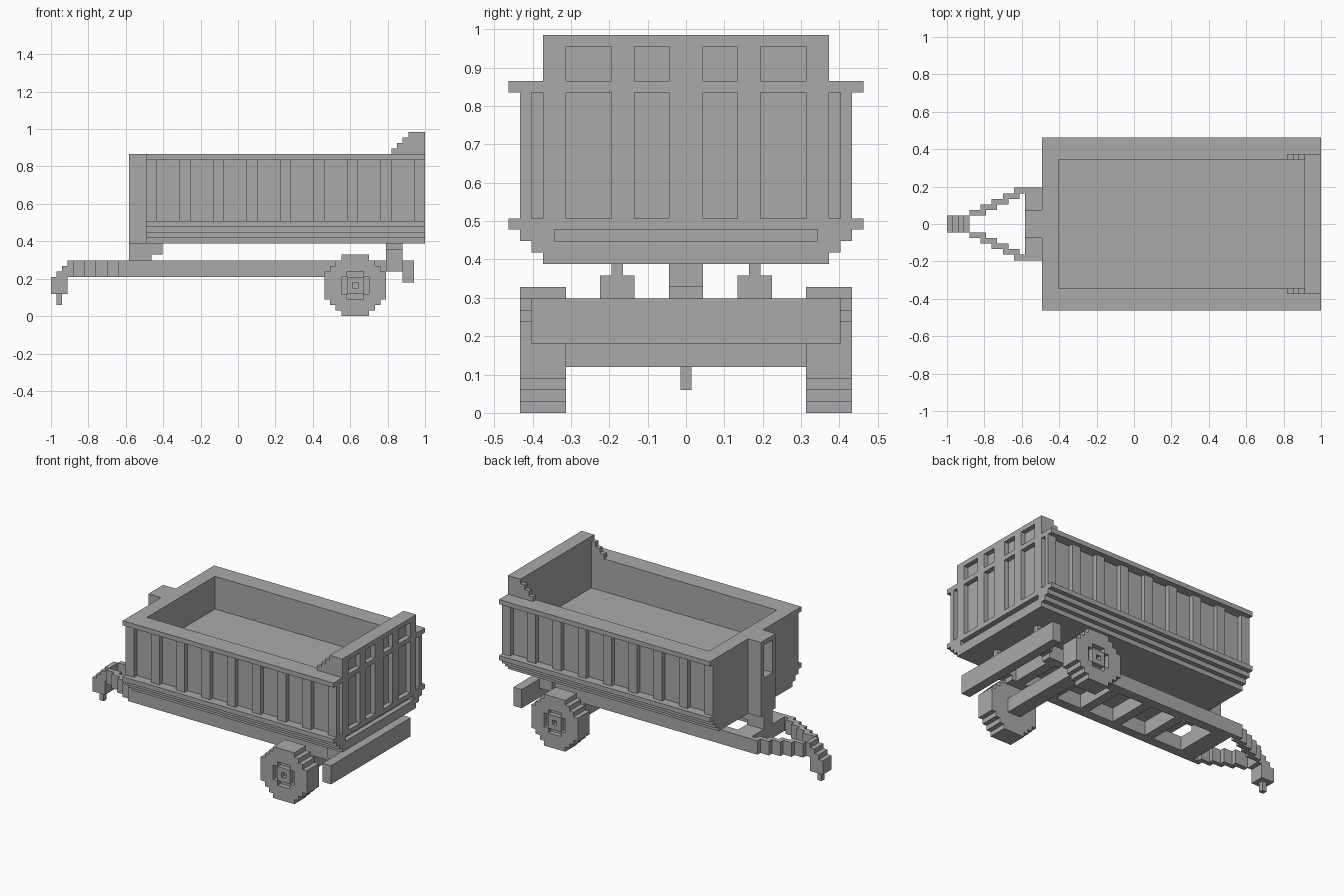
import bpy, bmesh

cube = bpy.data.objects.get("Cube")
if cube:
    bpy.data.objects.remove(cube, do_unlink=True)

U = 2 / 67           # size of one block
LEN, WID = 67, 31    # overall length and width in blocks

grey = bpy.data.materials.new("plain grey")
grey.use_nodes = True
grey.diffuse_color = (0.4, 0.4, 0.4, 1)
grey.node_tree.nodes["Principled BSDF"].inputs["Base Color"].default_value = (0.4, 0.4, 0.4, 1)


def mirrored(boxes):
    """Boxes plus their copies on the other side of the centre line."""
    return boxes + [(x, (WID - y[1], WID - y[0]), z) for x, y, z in boxes]


def part(name, boxes):
    """One object from boxes given as x, y and z spans in blocks."""
    bm = bmesh.new()
    for (x0, x1), (y0, y1), (z0, z1) in boxes:
        verts = bmesh.ops.create_cube(bm, size=1)["verts"]
        for v in verts:
            v.co.x = (x1 if v.co.x > 0 else x0) * U - LEN * U / 2
            v.co.y = (y1 if v.co.y > 0 else y0) * U - WID * U / 2
            v.co.z = (z1 if v.co.z > 0 else z0) * U
    mesh = bpy.data.meshes.new(name)
    bm.to_mesh(mesh)
    bm.free()
    mesh.materials.append(grey)
    obj = bpy.data.objects.new(name, mesh)
    bpy.context.collection.objects.link(obj)
    return obj


# Cargo tub: floor and four walls
part("tub_floor", [((17, 66), (2, 29), (17, 22))])
part("tub_side_walls", mirrored([((17, 66), (2, 4), (22, 28))]))
part("tub_end_walls", [(x, (4, 27), (22, 28)) for x in ((17, 20), (64, 66))])

# Rim around the top opening
part("top_rim", mirrored([((17, 67), (0, 4), (28, 29))])
     + [(x, (4, 27), (28, 29)) for x in ((17, 20), (64, 67))])

# Upright ribs along both sides
part("side_ribs", mirrored([((x, x + 2), (1, 2), (17, 28)) for x in range(17, 66, 6)]))

# Stepped underside with a slot across the rear
part("lower_rim", [((17, 67), (0, 31), (16, 17))])
part("under_steps", [((17, 66), (1, 30), (15, 16)),
                     ((17, 67), (2, 29), (14, 15)),
                     ((17, 67), (3, 28), (13, 14))])
part("rear_slot_ends", mirrored([((66, 67), (1, 4), (15, 16))]))

# Rear posts framing the recessed panels
posts = mirrored([((66, 67), y, (17, 28)) for y in ((3, 5), (9, 11))])
posts.append(((66, 67), (14, 17), (17, 28)))
part("rear_posts", posts)

# Raised headboard with windows-like recesses and stepped wings
part("headboard", [((64, 66), (3, 28), (29, 33)), ((66, 67), (3, 28), (32, 33))])
part("headboard_posts", [(x, y, (29, 32)) for x, y, z in posts])
part("headboard_wings", mirrored([((61 + i, 64), (3, 4), (29 + i, 30 + i)) for i in range(3)]))

# Front post with a recessed slot, and its foot
part("front_post", [((16, 17), (13, 18), (13, 29)),
                    ((14, 16), (13, 14), (13, 29)),
                    ((14, 16), (17, 18), (13, 29)),
                    ((14, 16), (14, 17), (13, 21)),
                    ((14, 16), (14, 17), (28, 29))])
part("front_post_foot", [((14, 18), (14, 17), (10, 13)), ((18, 20), (14, 17), (11, 13))])

# Chassis
part("chassis_rails", mirrored([((17, 60), (9, 11), (7, 10))]))
part("cross_beams", [((14, 18), (10, 21), (7, 10))]
     + [((x, x + 2), (11, 20), (7, 10)) for x in range(25, 58, 8)])
part("rear_hinges", mirrored([((60, 63), (8, 11), (8, 12)), ((60, 63), (9, 10), (12, 13))]))
part("rear_bumper", [((63, 65), (2, 29), (6, 10))])

# Drawbar arms stepping in to the hitch
part("drawbar_arms", mirrored([((12, 17), (9, 10), (7, 10))]
     + [((4 + 2 * i, 7 + 2 * i), (13 - i, 14 - i), (7, 10)) for i in range(4)]))
part("hitch", [((3, 4), (14, 17), (7, 10)), ((0, 3), (14, 17), (4, 7))]
     + [((1 + i, 3), (14, 17), (7 + i, 8 + i)) for i in range(2)])
part("hitch_pin", [((1, 2), (15, 16), (2, 4))])

# Axle and blocky wheels
part("axle", [((53, 56), (5, 26), (4, 7))])


def in_hub(dx, dz):
    """Plus-shaped recess around a square cap with a hole in the middle."""
    a, b = sorted((abs(dx), abs(dz)))
    return (b == 2 and a <= 1) or b == 0


half_widths = [2, 3, 4] + [5] * 5 + [4, 3, 2]
tread = [((54 - h, 55 + h), (2, 5), (z, z + 1)) for z, h in enumerate(half_widths)]
face = [((54 + dx, 55 + dx), (1, 2), (z, z + 1))
        for z, h in enumerate(half_widths)
        for dx in range(-h, h + 1) if not in_hub(dx, z - 5)]
for side, flip in (("right", False), ("left", True)):
    boxes = tread + face
    if flip:
        boxes = mirrored(boxes)[len(boxes):]
    wheel = part(side + "_wheel", boxes)
    # Weld the face blocks and drop the walls between them
    bm = bmesh.new()
    bm.from_mesh(wheel.data)
    bmesh.ops.remove_doubles(bm, verts=bm.verts, dist=U / 100)
    seen = {}
    for f in bm.faces:
        seen.setdefault(frozenset(f.verts), []).append(f)
    inner = [f for group in seen.values() if len(group) > 1 for f in group]
    bmesh.ops.delete(bm, geom=inner, context="FACES")
    bmesh.ops.dissolve_limit(bm, angle_limit=0.01, verts=bm.verts, edges=bm.edges)
    bm.to_mesh(wheel.data)
    bm.free()
